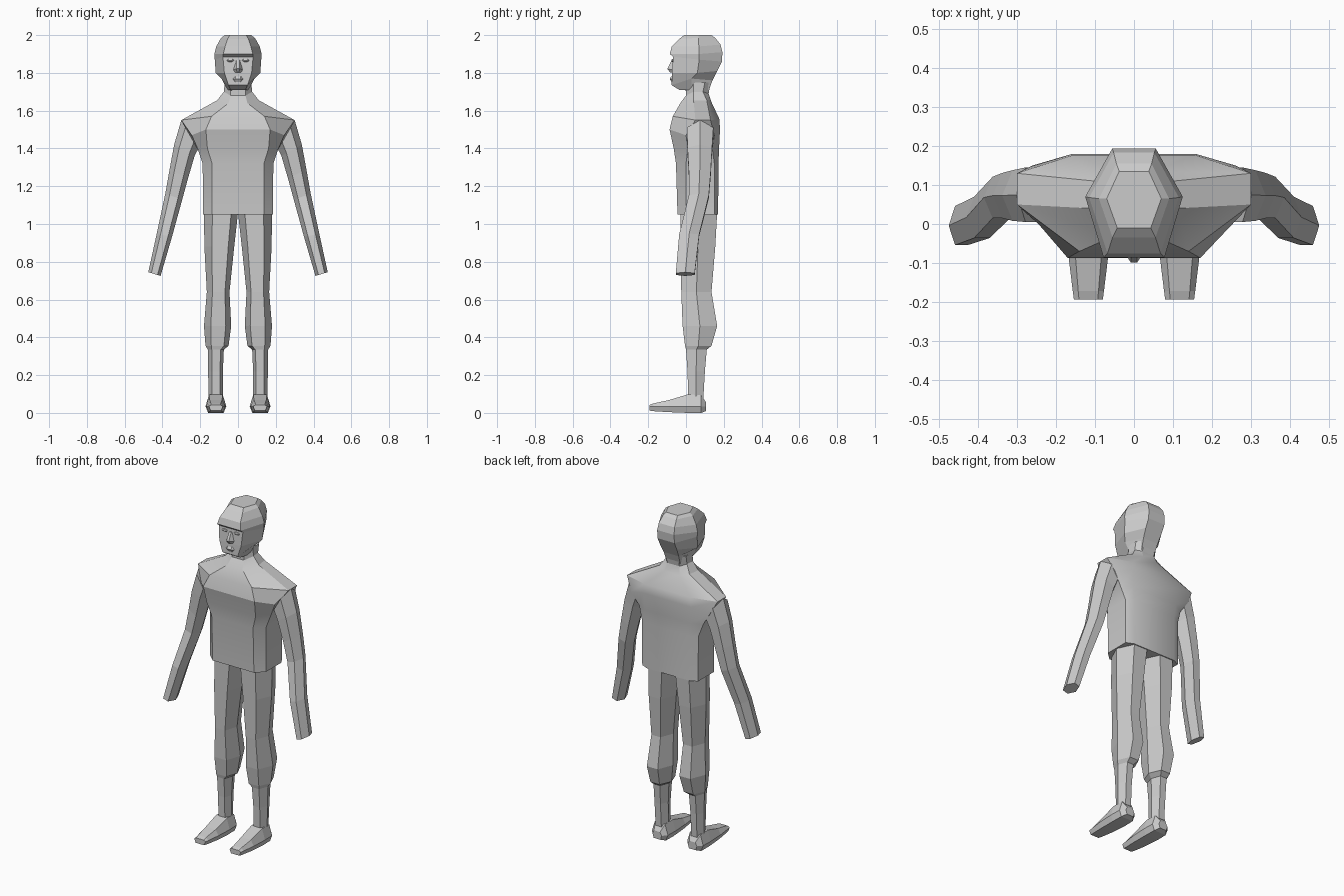
import bpy, bmesh
from math import radians


def loft(name, rings, smooth=0):
    """Skin a list of closed point rings and cap both ends."""
    bm = bmesh.new()
    loops = [[bm.verts.new(p) for p in r] for r in rings]
    n = len(loops[0])
    for a, b in zip(loops, loops[1:]):
        for i in range(n):
            j = (i + 1) % n
            bm.faces.new((a[i], a[j], b[j], b[i]))
    bm.faces.new(loops[0])
    bm.faces.new(loops[-1])
    bmesh.ops.recalc_face_normals(bm, faces=bm.faces)
    me = bpy.data.meshes.new(name)
    bm.to_mesh(me)
    bm.free()
    ob = bpy.data.objects.new(name, me)
    bpy.context.collection.objects.link(ob)
    if smooth:
        bpy.ops.object.select_all(action='DESELECT')
        ob.select_set(True)
        bpy.context.view_layer.objects.active = ob
        bpy.ops.object.shade_smooth_by_angle(angle=radians(smooth))
    return ob


def sym(half):
    """Complete a half ring by mirroring it across x = 0."""
    return list(half) + [(-x, y, z) for x, y, z in reversed(half)]


def lerp(a, b, t):
    return a + (b - a) * t


# Shirt with shoulders and neck: front, front side, back side, back
torso = [
    [(.137, -.045, 1.05), (.185, .0, 1.05), (.185, .15, 1.05), (.14, .17, 1.05)],
    [(.137, -.053, 1.32), (.187, .0, 1.32), (.187, .15, 1.32), (.14, .172, 1.32)],
    [(.162, -.065, 1.40), (.212, .01, 1.395), (.212, .14, 1.395), (.15, .175, 1.40)],
    [(.17, -.087, 1.50), (.245, .0, 1.47), (.26, .15, 1.47), (.157, .18, 1.50)],
    [(.14, -.07, 1.57), (.30, .05, 1.55), (.30, .13, 1.55), (.155, .177, 1.555)],
    [(.05, -.03, 1.64), (.11, .04, 1.655), (.10, .11, 1.655), (.05, .135, 1.645)],
    [(.04, .0, 1.68), (.075, .04, 1.70), (.07, .09, 1.70), (.04, .12, 1.69)],
    [(.04, .0, 1.75), (.07, .04, 1.75), (.07, .10, 1.75), (.04, .13, 1.75)],
]
loft("torso", [sym(h) for h in torso], 25)

# Head and hair: front, side, back
head = [
    [(.04, -.035, 1.71), (.055, .03, 1.71), (.045, .118, 1.70)],
    [(.05, -.076, 1.735), (.088, .03, 1.77), (.05, .14, 1.76)],
    [(.072, -.074, 1.80), (.118, .06, 1.80), (.055, .165, 1.81)],
    [(.08, -.068, 1.885), (.123, .07, 1.87), (.056, .19, 1.86)],
    [(.078, -.086, 1.90), (.125, .07, 1.90), (.056, .193, 1.91)],
    [(.068, -.075, 1.94), (.115, .068, 1.94), (.052, .183, 1.95)],
    [(.055, -.035, 1.98), (.09, .065, 1.985), (.045, .155, 1.985)],
    [(.043, -.01, 2.0), (.07, .065, 2.0), (.038, .135, 2.0)],
]
loft("head", [sym(h) for h in head])

# Nose and lips
loft("nose", [sym([(.007, -.075, 1.868), (.012, -.06, 1.868)]),
              sym([(.008, -.099, 1.822), (.028, -.068, 1.815)]),
              sym([(.006, -.085, 1.803), (.022, -.068, 1.803)])])
loft("lips", [sym([(.012, -.078, 1.782), (.03, -.065, 1.775)]),
              sym([(.014, -.086, 1.768), (.034, -.07, 1.766)]),
              sym([(.012, -.077, 1.752), (.028, -.065, 1.755)])])

# z, inner x, outer x, front y, back y
leg = [
    (1.06, .0, .18, -.03, .165), (.88, .02, .178, -.028, .155),
    (.64, .045, .165, -.025, .135), (.46, .036, .18, -.018, .165),
    (.355, .05, .172, -.005, .135), (.335, .075, .16, .0, .11),
    (.22, .08, .158, .008, .10), (.08, .08, .156, .012, .092),
]
# outer x, outer z, inner x, inner z, centre y, half depth
arm = [
    (.30, 1.55, .212, 1.395, .075, .07), (.338, 1.42, .23, 1.36, .073, .065),
    (.362, 1.29, .265, 1.24, .073, .058), (.385, 1.16, .295, 1.13, .068, .053),
    (.43, .95, .35, .93, .017, .053), (.475, .745, .41, .725, -.004, .05),
]
# y, half width, sole z, top z
foot = [
    (.107, .03, .01, .055), (.08, .053, .0, .095), (.01, .055, .0, .098),
    (-.09, .05, .004, .068), (-.172, .04, .009, .05), (-.194, .037, .012, .042),
]

for side, s in (("left", 1), ("right", -1)):
    loft(side + "_leg", [
        [(s * lerp(xi, xo, t), y, z) for t, y in
         ((.2, yf), (.75, yf), (1, (yf + yb) / 2), (.75, yb), (.25, yb), (0, (yf + yb) / 2))]
        for z, xi, xo, yf, yb in leg])
    loft(side + "_arm", [
        [(s * lerp(xi, xo, t), cy + d * k, lerp(zi, zo, t)) for t, k in
         ((0, 0), (.25, -1), (.75, -1), (1, 0), (.75, 1), (.25, 1))]
        for xo, zo, xi, zi, cy, d in arm])
    loft(side + "_foot", [
        [(s * (.117 + w * k), y, z) for k, z in
         ((-.65, z1), (.65, z1), (1, .035), (.75, z0), (-.75, z0), (-1, .035))]
        for y, w, z0, z1 in foot])
    # Eye as a small flattened ball
    bpy.ops.mesh.primitive_uv_sphere_add(segments=8, ring_count=4, radius=1,
                                         location=(s * .04, -.068, 1.866))
    eye = bpy.context.object
    eye.name = side + "_eye"
    eye.scale = (.02, .01, .009)
